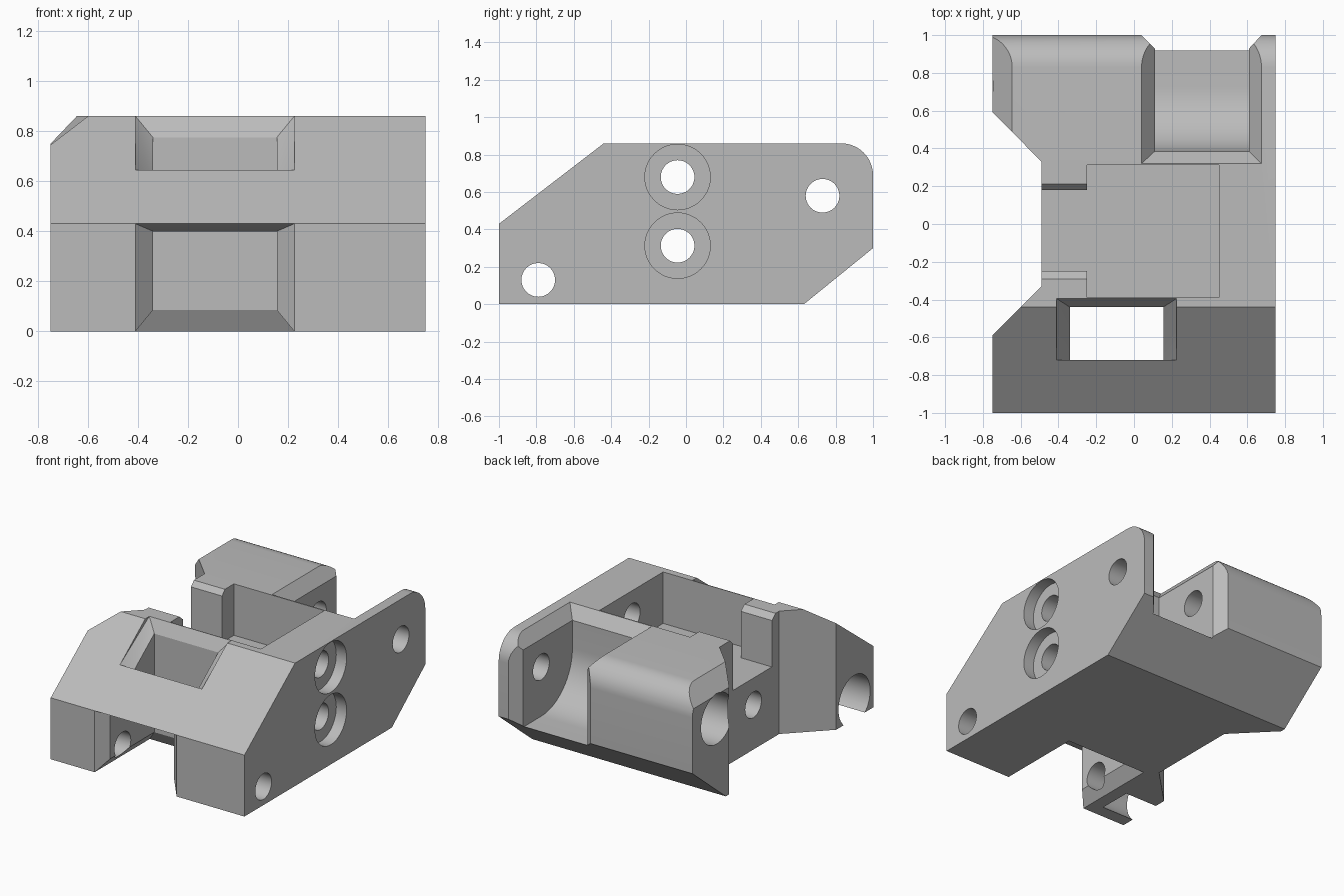
import bpy, bmesh, math
from mathutils import Vector

if "Cube" in bpy.data.objects:
    bpy.data.objects.remove(bpy.data.objects["Cube"], do_unlink=True)

metal = bpy.data.materials.new("plain grey")
metal.use_nodes = True
grey = (0.5, 0.5, 0.5, 1)
metal.diffuse_color = grey
metal.node_tree.nodes["Principled BSDF"].inputs["Base Color"].default_value = grey


def add_object(name, bm):
    bmesh.ops.recalc_face_normals(bm, faces=bm.faces)
    mesh = bpy.data.meshes.new(name)
    bm.to_mesh(mesh)
    bm.free()
    mesh.materials.append(metal)
    obj = bpy.data.objects.new(name, mesh)
    bpy.context.scene.collection.objects.link(obj)
    return obj


def prism(name, points, axis, start, end):
    """Extrude a 2D outline along an axis; the outline uses the other two axes in order."""
    def place(p, t):
        co = list(p)
        co.insert("xyz".index(axis), t)
        return Vector(co)
    bm = bmesh.new()
    face = bm.faces.new([bm.verts.new(place(p, start)) for p in points])
    ext = bmesh.ops.extrude_face_region(bm, geom=[face])["geom"]
    moved = [v for v in ext if isinstance(v, bmesh.types.BMVert)]
    shift = place((0, 0), end - start)
    bmesh.ops.translate(bm, verts=moved, vec=shift)
    return add_object(name, bm)


def hull(name, rings):
    """Convex solid around several rings, each a pair of x limits and a list of (y, z)."""
    bm = bmesh.new()
    for xs, section in rings:
        for x in xs:
            for y, z in section:
                bm.verts.new((x, y, z))
    res = bmesh.ops.convex_hull(bm, input=bm.verts)
    loose = [v for v in bm.verts if not v.link_faces]
    bmesh.ops.delete(bm, geom=loose, context='VERTS')
    bmesh.ops.dissolve_limit(bm, angle_limit=0.01, verts=bm.verts, edges=bm.edges)
    return add_object(name, bm)


def arc(cy, cz, r, a0, a1, n):
    return [(cy + r * math.cos(math.radians(a0 + (a1 - a0) * i / n)),
             cz + r * math.sin(math.radians(a0 + (a1 - a0) * i / n))) for i in range(n + 1)]


def bore(name, y, z, r, start, end):
    return prism(name, arc(y, z, r, 0, 352.5, 47), "x", start, end)


def rect(y0, y1, z0, z1):
    return [(y, z) for y in (y0, y1) for z in (z0, z1)]


# Body from its side profile
profile = [(-1, 0), (0.63, 0), (1, 0.3)] + arc(0.83, 0.69, 0.17, 0, 90, 12) + [(-0.44, 0.86), (-1, 0.43)]
body = prism("link_body", profile, "x", -0.75, 0.75)
cutters = []

# Side waist and the bevel on the rear lug
cutters.append(prism("waist_cut", [(-0.85, 0.695), (-0.49, 0.33), (-0.49, -0.33), (-0.85, -0.69)], "z", -0.2, 1.2))
cutters.append(prism("lug_bevel_cut", [(-0.85, 0.645), (-0.54, 0.97), (-0.85, 0.97)], "y", 0.1, 1.2))

# Central pocket and its side opening with bevelled lips
cutters.append(prism("pocket_cut", [(-0.25, -0.39), (0.45, -0.39), (0.45, 0.312), (-0.25, 0.312)], "z", 0.5, 1.2))
opening = [(-0.25, 0.5), (0.18, 0.5), (0.18, 0.825), (0.212, 0.86), (0.212, 1), (-0.29, 1), (-0.29, 0.86), (-0.25, 0.825)]
cutters.append(prism("opening_cut", opening, "x", -0.6, -0.2))

# Front slot: passage below and behind the bar, with flared edges
wide, narrow = (-0.41, 0.225), (-0.34, 0.155)
passage = [(-1.2, -0.2), (-0.44, -0.2), (-0.44, 1.1), (-0.72, 1.1), (-0.72, 0.4), (-1.2, 0.4)]
cutters.append(prism("front_slot_cut", passage, "x", *narrow))
cutters.append(hull("front_bottom_flare", [
    (wide, rect(-1.2, -0.39, -0.1, 0)),
    (narrow, rect(-1.2, -0.44, 0, 0.085))]))
cutters.append(hull("front_face_flare", [
    (wide, rect(-1.2, -1, -0.2, 0.43)),
    (narrow, rect(-1, -0.93, -0.2, 0.4))]))
cutters.append(hull("front_top_flare", [
    (wide, [(-0.72, 0.645), (-0.44, 0.86), (-0.395, 0.86), (-0.72, 1.1), (-0.395, 1.1)]),
    (narrow, [(-0.72, 0.56), (-0.44, 0.775), (-0.44, 0.815)])]))

# Rear slot: round-bottomed recess about the pin, with flared edges
wide, narrow = (0.04, 0.675), (0.11, 0.61)
recess = arc(0.73, 0.58, 0.345, 180, 270, 16) + [(1.2, 0.235), (1.2, 1.1), (0.385, 1.1)]
cutters.append(prism("rear_slot_cut", recess, "x", *narrow))
cutters.append(hull("rear_top_flare", [
    (wide, rect(0.32, 1.2, 0.86, 1.1)),
    (narrow, rect(0.385, 1.2, 0.775, 0.86))]))
cutters.append(hull("rear_face_flare", [
    (wide, rect(1, 1.2, 0.1, 1.1)),
    (narrow, rect(0.93, 1, 0.1, 1.1))]))

# Pin holes and bolt holes with their counterbores
for label, y, z, inner, outer in (("front_pin", -0.79, 0.13, -0.9, -0.5),
                                  ("rear_pin", 0.73, 0.58, -0.9, -0.5),
                                  ("lower_bolt", -0.045, 0.313, 0.67, 0.9),
                                  ("upper_bolt", -0.045, 0.68, 0.67, 0.9)):
    cutters.append(bore(label + "_hole", y, z, 0.09, -0.95, 0.95))
    cutters.append(bore(label + "_counterbore", y, z, 0.175, inner, outer))

# Cut everything, then keep only the finished body
for cutter in cutters:
    cutter.hide_render = True
    mod = body.modifiers.new(cutter.name, 'BOOLEAN')
    mod.operation = 'DIFFERENCE'
    mod.solver = 'EXACT'
    mod.object = cutter
graph = bpy.context.evaluated_depsgraph_get()
graph.update()
finished = bpy.data.meshes.new_from_object(body.evaluated_get(graph))
body.modifiers.clear()
body.data = finished
for cutter in cutters:
    bpy.data.objects.remove(cutter, do_unlink=True)

for obj in bpy.context.selected_objects:
    obj.select_set(False)
body.select_set(True)
bpy.context.view_layer.objects.active = body
bpy.ops.object.shade_smooth_by_angle(angle=math.radians(25))
